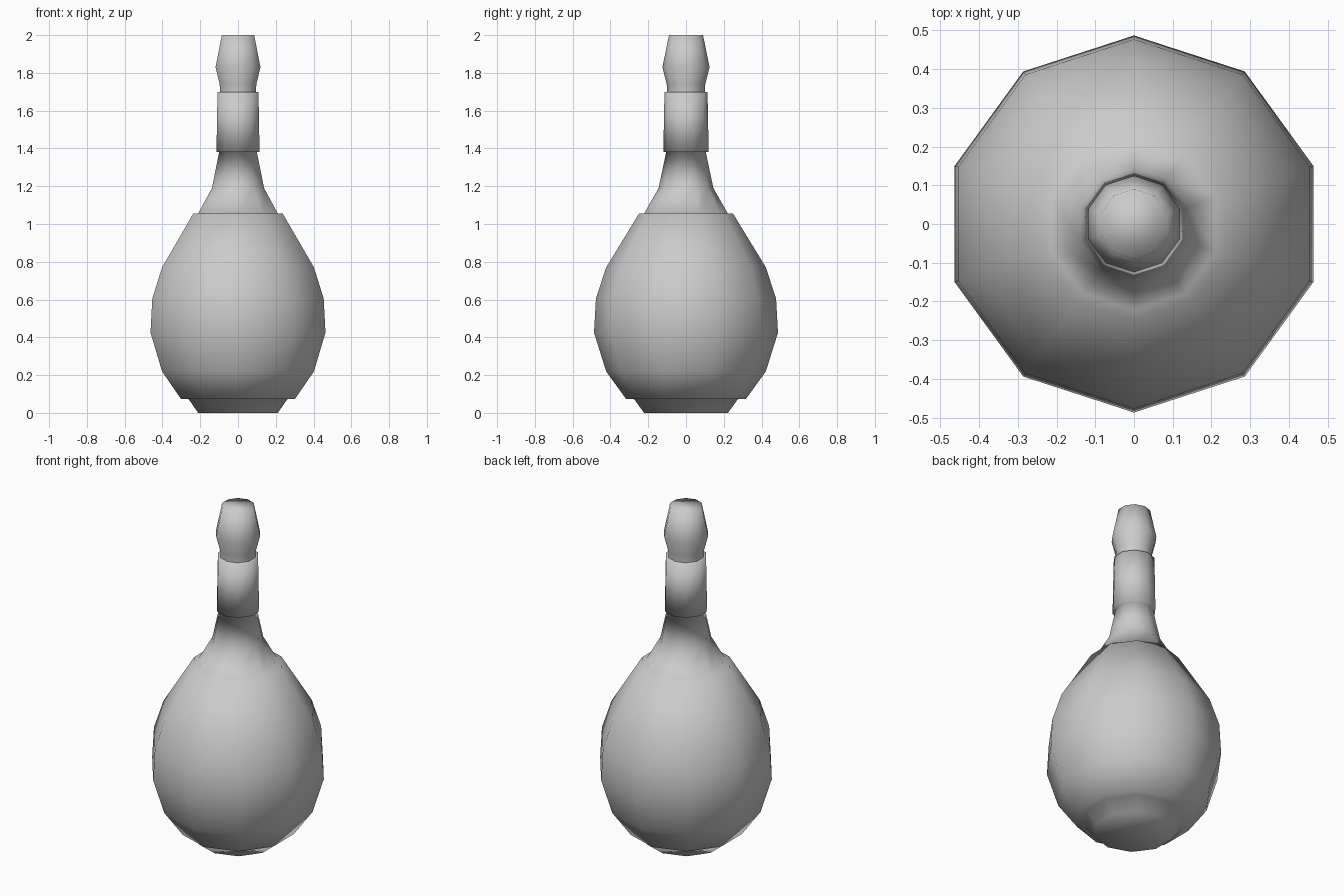
import bpy, bmesh, math

if "Cube" in bpy.data.objects:
    bpy.data.objects.remove(bpy.data.objects["Cube"])

SIDES = 10


def lathe(name, profile, cap_bottom=False, cap_top=False):
    """Revolve (radius, height) points into a smooth ten-sided shell."""
    bm = bmesh.new()
    rings = []
    for r, z in profile:
        ring = []
        for i in range(SIDES):
            a = math.pi / 2 + 2 * math.pi * i / SIDES
            ring.append(bm.verts.new((r * math.cos(a), r * math.sin(a), z)))
        rings.append(ring)
    for low, high in zip(rings, rings[1:]):
        for i in range(SIDES):
            j = (i + 1) % SIDES
            bm.faces.new((low[i], low[j], high[j], high[i]))
    if cap_bottom:
        bm.faces.new(rings[0][::-1])
    if cap_top:
        bm.faces.new(rings[-1])
    for f in bm.faces:
        f.smooth = True
    mesh = bpy.data.meshes.new(name)
    bm.to_mesh(mesh)
    bm.free()
    obj = bpy.data.objects.new(name, mesh)
    bpy.context.collection.objects.link(obj)
    return obj


# Bottle: foot, round belly, tapering neck and collar
foot = [(0.222, 0.0), (0.275, 0.073)]
belly = [(0.317, 0.073), (0.423, 0.22), (0.487, 0.425),
         (0.477, 0.605), (0.423, 0.77), (0.249, 1.055)]
neck = [(0.222, 1.055), (0.145, 1.19), (0.105, 1.38)]
collar = [(0.12, 1.38), (0.114, 1.70), (0.10, 1.70)]
lathe("bottle", foot + belly + neck + collar, cap_bottom=True)

# Stopper: flared plug standing in the collar
lathe("stopper", [(0.10, 1.70), (0.102, 1.74), (0.125, 1.83), (0.09, 2.0)],
      cap_top=True)
